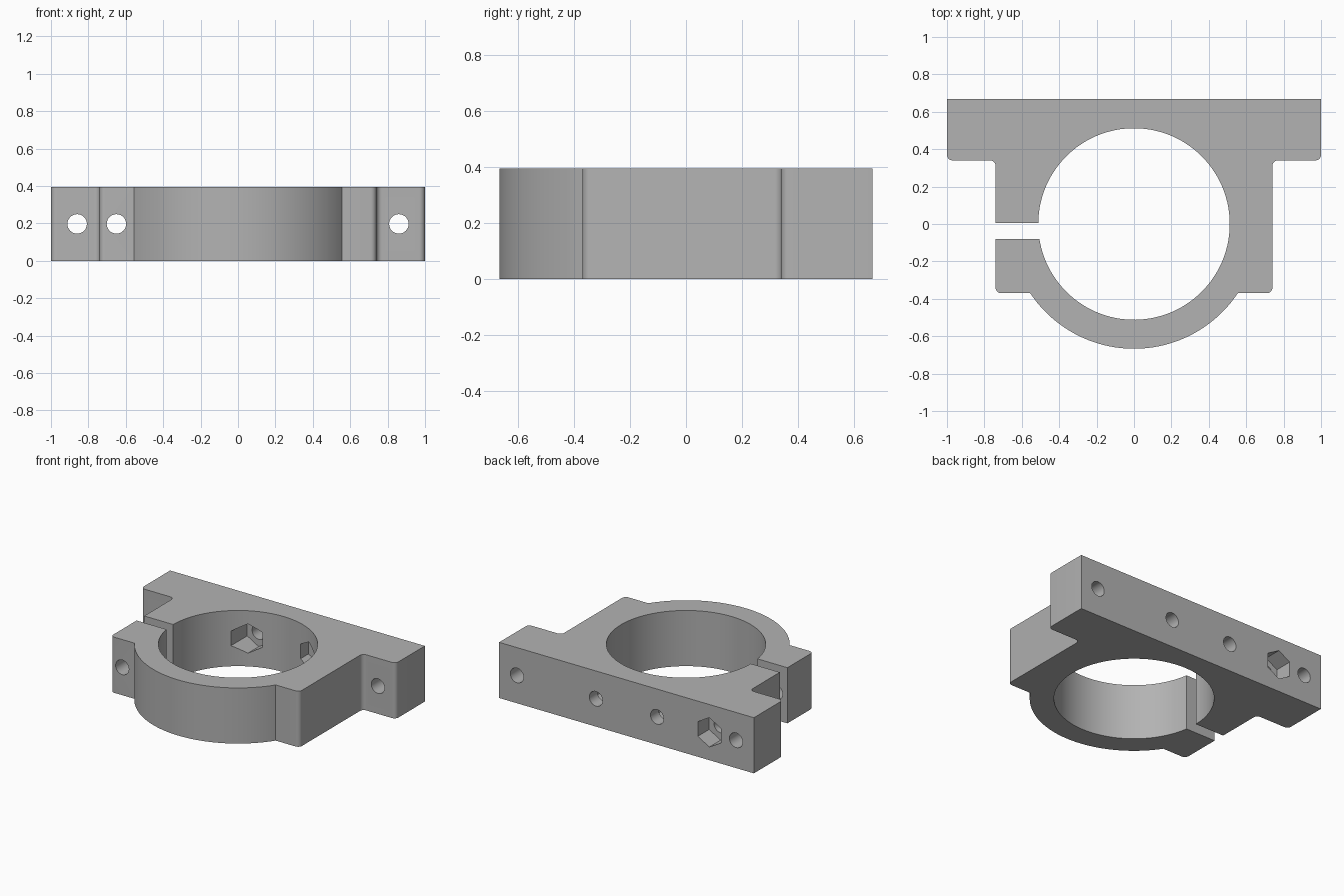
import bpy, bmesh
from math import pi, sin, cos, asin, sqrt, radians
from mathutils import Vector, Matrix

cube = bpy.data.objects.get("Cube")
if cube:
    bpy.data.objects.remove(cube, do_unlink=True)

HEIGHT, BORE, RING = 0.395, 0.512, 0.667
ARM, FLANGE_Y, STEP_Y = 0.74, 0.34, -0.37
SLIT_TOP, SLIT_BOTTOM = 0.005, -0.08
MID = HEIGHT / 2

grey = bpy.data.materials.new("clamp grey")
grey.use_nodes = True
grey.diffuse_color = (0.45, 0.45, 0.45, 1)
grey.node_tree.nodes["Principled BSDF"].inputs["Base Color"].default_value = (0.45, 0.45, 0.45, 1)


def arc(radius, start, end, steps):
    angles = [start + (end - start) * i / steps for i in range(steps + 1)]
    return [Vector((radius * cos(a), radius * sin(a))) for a in angles]


def fillet(x, y, before, after, r=0.03, steps=6):
    """Rounded corner; before and after point from the corner along its edges."""
    a, b = Vector(before), Vector(after)
    centre = Vector((x, y)) + r * (a + b)
    turns = [pi / 2 * i / steps for i in range(steps + 1)]
    return [centre - r * (b * cos(t) + a * sin(t)) for t in turns]


L, R, U, D = (-1, 0), (1, 0), (0, 1), (0, -1)

# Split ring, side arms and mounting flange as one outline
outline = arc(BORE, pi - asin(SLIT_TOP / BORE), -pi - asin(SLIT_BOTTOM / BORE), 120)
outline += [Vector((-ARM, SLIT_BOTTOM))]
outline += fillet(-ARM, STEP_Y, U, R)
step_angle = asin(-STEP_Y / RING)
outline += arc(RING, -pi + step_angle, -step_angle, 64)
outline += fillet(ARM, STEP_Y, L, U)
outline += fillet(ARM, FLANGE_Y, D, R)
outline += fillet(1, FLANGE_Y, L, U)
outline += [Vector((1, RING)), Vector((-1, RING))]
outline += fillet(-1, FLANGE_Y, U, R)
outline += fillet(-ARM, FLANGE_Y, L, D)
outline += [Vector((-ARM, SLIT_TOP))]

bm = bmesh.new()
base = bm.faces.new([bm.verts.new((p.x, p.y, 0)) for p in outline])
extruded = bmesh.ops.extrude_face_region(bm, geom=[base])["geom"]
bmesh.ops.translate(bm, vec=(0, 0, HEIGHT),
                    verts=[v for v in extruded if isinstance(v, bmesh.types.BMVert)])
bmesh.ops.recalc_face_normals(bm, faces=bm.faces)
mesh = bpy.data.meshes.new("clamp_body")
bm.to_mesh(mesh)
bm.free()
mesh.materials.append(grey)
clamp = bpy.data.objects.new("clamp_body", mesh)
bpy.context.collection.objects.link(clamp)
bpy.context.view_layer.objects.active = clamp


def drill(name, x, y0, y1, radius, sides):
    """Cut a straight prism along y out of the clamp."""
    cut = bmesh.new()
    spin = Matrix.Rotation(radians(90), 4, 'X')
    bmesh.ops.create_cone(cut, cap_ends=True, segments=sides, radius1=radius,
                          radius2=radius, depth=y1 - y0,
                          matrix=Matrix.Translation((x, (y0 + y1) / 2, MID)) @ spin)
    data = bpy.data.meshes.new(name)
    cut.to_mesh(data)
    cut.free()
    data.materials.append(grey)
    cutter = bpy.data.objects.new(name, data)
    cutter.hide_render = True
    bpy.context.collection.objects.link(cutter)
    mod = clamp.modifiers.new(name, 'BOOLEAN')
    mod.operation, mod.solver, mod.object = 'DIFFERENCE', 'EXACT', cutter
    bpy.ops.object.modifier_apply(modifier=name)
    bpy.data.objects.remove(cutter, do_unlink=True)


HOLE, NUT = 0.052, 0.104
for side in (-1, 1):
    # Flange end holes, and inner holes with nut pockets opening into the bore
    drill("flange_hole", side * 0.86, 0.2, 0.8, HOLE, 32)
    drill("inner_nut_pocket", side * 0.24, 0.3, 0.575, NUT, 6)
    drill("inner_hole", side * 0.24, 0.5, 0.8, HOLE, 32)

# Clamping screw hole with a nut pocket in the back
drill("screw_nut_pocket", -0.65, 0.54, 0.8, NUT, 6)
drill("screw_hole", -0.65, -0.6, 0.6, HOLE, 32)

bpy.ops.object.select_all(action='DESELECT')
clamp.select_set(True)
bpy.ops.object.shade_smooth_by_angle(angle=radians(30))
